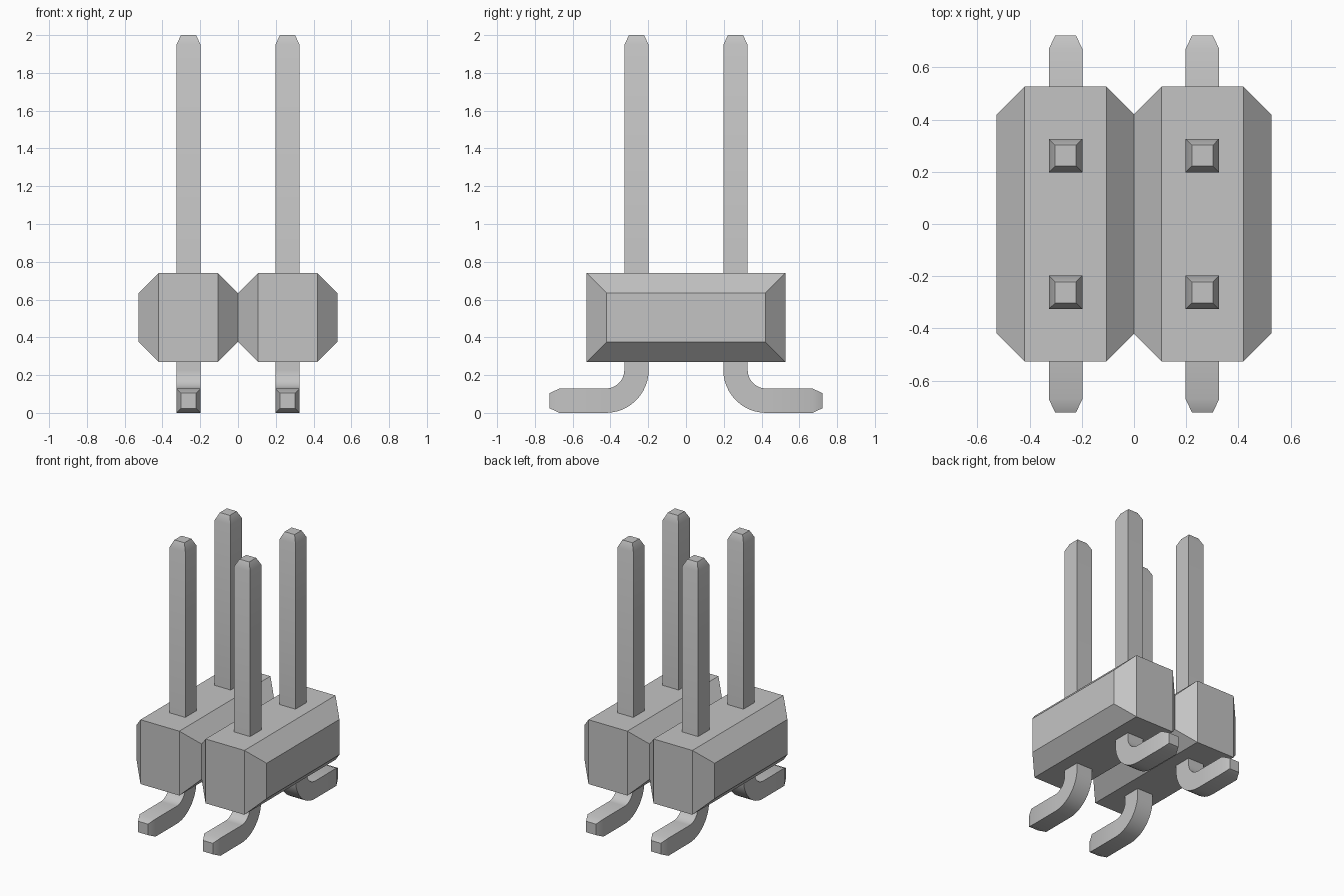
import bpy, bmesh, math
from mathutils import Vector

cube = bpy.data.objects.get("Cube")
if cube:
    bpy.data.objects.remove(cube, do_unlink=True)

grey = bpy.data.materials.new("plain grey")
grey.use_nodes = True
colour = (0.55, 0.55, 0.55, 1)
grey.diffuse_color = colour
grey.node_tree.nodes["Principled BSDF"].inputs["Base Color"].default_value = colour


def loft(name, rings, smooth=False):
    """Skin a list of four-cornered rings into a closed solid."""
    bm = bmesh.new()
    loops = [[bm.verts.new(p) for p in ring] for ring in rings]
    for a, b in zip(loops, loops[1:]):
        for i in range(4):
            j = (i + 1) % 4
            bm.faces.new((a[i], a[j], b[j], b[i]))
    bm.faces.new(loops[0])
    bm.faces.new(loops[-1])
    bmesh.ops.recalc_face_normals(bm, faces=bm.faces)
    mesh = bpy.data.meshes.new(name)
    bm.to_mesh(mesh)
    bm.free()
    mesh.materials.append(grey)
    obj = bpy.data.objects.new(name, mesh)
    bpy.context.collection.objects.link(obj)
    if smooth:
        bpy.ops.object.select_all(action='DESELECT')
        obj.select_set(True)
        bpy.context.view_layer.objects.active = obj
        bpy.ops.object.shade_smooth_by_angle(angle=math.radians(30))
    return obj


# Housing: two chamfered blocks joined at a narrow waist
HALF, CHAMFER, MID_Z, HALF_H = 0.526, 0.106, 0.505, 0.235


def housing_ring(x, inset):
    y, z = HALF - inset, HALF_H - inset
    return [(x, sy * y, MID_Z + sz * z)
            for sy, sz in ((-1, -1), (1, -1), (1, 1), (-1, 1))]


stations = [(-HALF, CHAMFER), (CHAMFER - HALF, 0), (-CHAMFER, 0), (0, CHAMFER),
            (CHAMFER, 0), (HALF - CHAMFER, 0), (HALF, CHAMFER)]
loft("housing", [housing_ring(x, inset) for x, inset in stations])

# Pins: square wire, bent outward at the foot, with tapered ends
PIN, HALF_W, TIP_W, TAPER = 0.262, 0.0645, 0.04, 0.052
BEND, FOOT_END, STEPS = 0.163, 0.722, 12


def pin(name, x, side):
    # Each station holds distance outward, height, bend angle and half width
    path = [(PIN, 2.0, 0, TIP_W), (PIN, 2.0 - TAPER, 0, HALF_W)]
    for k in range(STEPS + 1):
        a = math.pi / 2 * k / STEPS
        path.append((PIN + BEND * (1 - math.cos(a)),
                     HALF_W + BEND * (1 - math.sin(a)), a, HALF_W))
    path += [(FOOT_END - TAPER, HALF_W, math.pi / 2, HALF_W),
             (FOOT_END, HALF_W, math.pi / 2, TIP_W)]
    rings = []
    for y, z, a, w in path:
        centre = Vector((x, side * y, z))
        across = Vector((w, 0, 0))
        normal = Vector((0, side * math.cos(a), math.sin(a))) * w
        rings.append([centre - across - normal, centre + across - normal,
                      centre + across + normal, centre - across + normal])
    loft(name, rings, smooth=True)


for x, x_name in ((-PIN, "right"), (PIN, "left")):
    for side, y_name in ((-1, "front"), (1, "back")):
        pin(f"{y_name}_{x_name}_pin", x, side)
